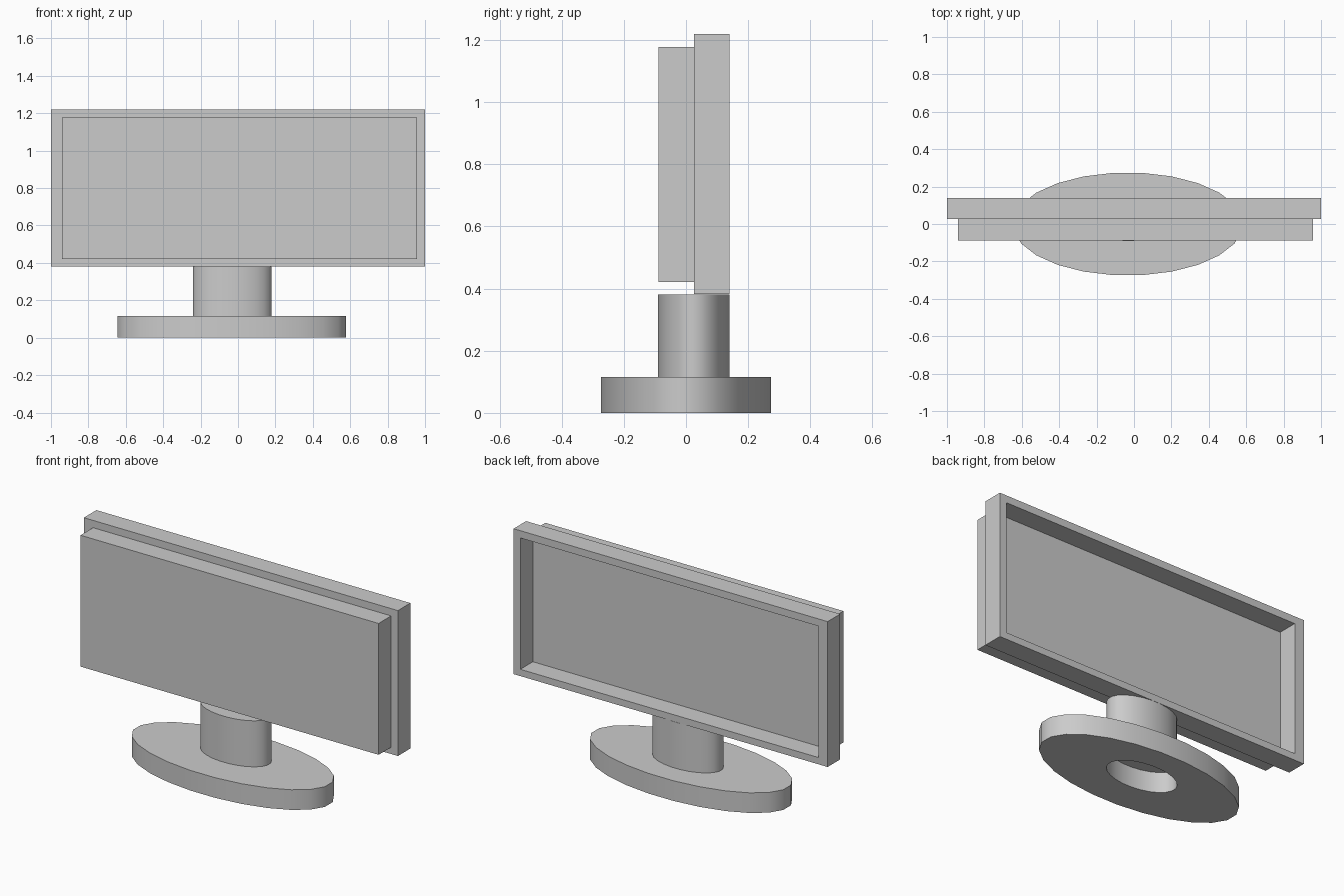
import bpy, bmesh, math

cube = bpy.data.objects.get("Cube")
if cube:
    bpy.data.objects.remove(cube, do_unlink=True)

SIDES = 24
grey = bpy.data.materials.new("plain grey")
grey.use_nodes = True
colour = (0.6, 0.6, 0.6, 1)
grey.diffuse_color = colour
grey.node_tree.nodes["Principled BSDF"].inputs["Base Color"].default_value = colour


def finish(name, bm, smooth=False):
    mesh = bpy.data.meshes.new(name)
    bm.to_mesh(mesh)
    bm.free()
    mesh.materials.append(grey)
    obj = bpy.data.objects.new(name, mesh)
    bpy.context.collection.objects.link(obj)
    if smooth:
        bpy.ops.object.select_all(action='DESELECT')
        obj.select_set(True)
        bpy.context.view_layer.objects.active = obj
        bpy.ops.object.shade_smooth_by_angle(angle=math.radians(35))
    return obj


def oval(bm, x0, x1, y0, y1, z):
    """Ring of vertices whose flat sides touch the given bounds."""
    fit = math.cos(math.pi / SIDES)
    rx, ry = (x1 - x0) / 2 / fit, (y1 - y0) / 2 / fit
    angles = [(i + 0.5) * math.tau / SIDES for i in range(SIDES)]
    return [bm.verts.new(((x0 + x1) / 2 + rx * math.cos(a),
                          (y0 + y1) / 2 + ry * math.sin(a), z)) for a in angles]


def rectangle(bm, x0, x1, z0, z1, y):
    return [bm.verts.new((x, y, z)) for x, z in ((x0, z0), (x1, z0), (x1, z1), (x0, z1))]


def bridge(bm, a, b):
    for i in range(len(a)):
        j = (i + 1) % len(a)
        bm.faces.new((a[i], a[j], b[j], b[i]))


BASE = (-0.644, 0.578, -0.273, 0.273)
POST = (-0.24, 0.18, -0.09, 0.14)
OPENING = (-0.941, 0.957, 0.421, 1.177)
OUTER = (-1, 1, 0.382, 1.219)
BASE_TOP, POST_TOP = 0.116, 0.381
FRONT, MIDDLE, BACK = -0.088, 0.026, 0.14

# Oval foot, with a shallow hollow underneath
bm = bmesh.new()
low, high = oval(bm, *BASE, 0), oval(bm, *BASE, BASE_TOP)
hole_low, hole_high = oval(bm, *POST, 0), oval(bm, *POST, BASE_TOP)
bridge(bm, low, high)
bridge(bm, hole_low, hole_high)
bridge(bm, hole_low, low)
bridge(bm, high, hole_high)
bm.faces.new(hole_high)
finish("base", bm, True)

# Oval post, open where it meets the foot
bm = bmesh.new()
low, high = oval(bm, *POST, BASE_TOP), oval(bm, *POST, POST_TOP)
bridge(bm, low, high)
bm.faces.new(high)
finish("post", bm, True)

# Slab forming the screen
bm = bmesh.new()
front = rectangle(bm, *OPENING, FRONT)
back = rectangle(bm, *OPENING, MIDDLE)
bridge(bm, front, back)
bm.faces.new(front)
bm.faces.new(back)
bmesh.ops.recalc_face_normals(bm, faces=bm.faces)
finish("screen", bm)

# Rim behind the screen, leaving a recess at the back
bm = bmesh.new()
loops = [rectangle(bm, *size, y) for size, y in
         ((OUTER, MIDDLE), (OUTER, BACK), (OPENING, BACK), (OPENING, MIDDLE))]
for i, loop in enumerate(loops):
    bridge(bm, loop, loops[(i + 1) % len(loops)])
bmesh.ops.recalc_face_normals(bm, faces=bm.faces)
finish("rear_frame", bm)
